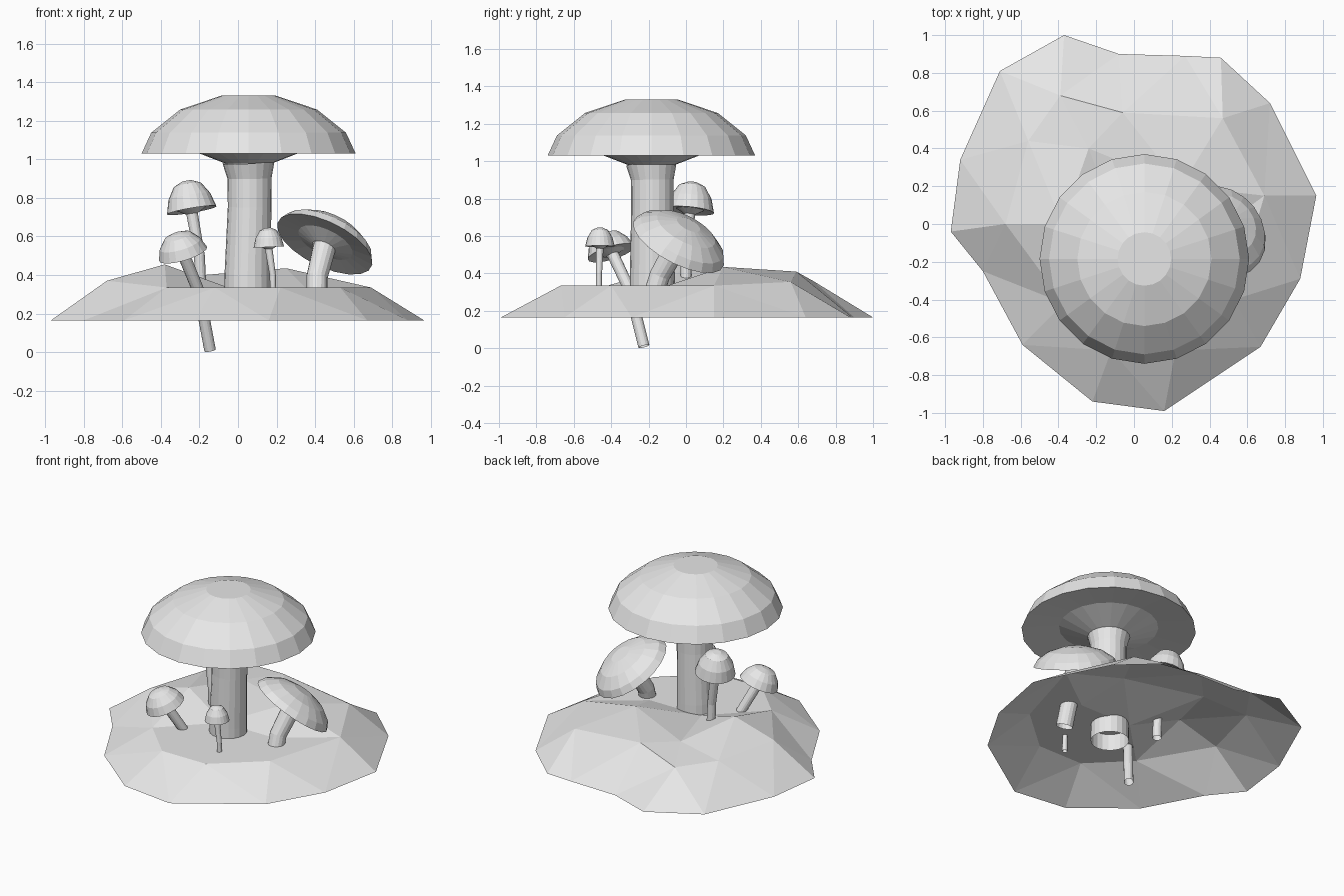
import bpy
import bmesh
from math import cos, sin, tau
from mathutils import Vector
from mathutils.geometry import delaunay_2d_cdt

cube = bpy.data.objects.get("Cube")
if cube:
    bpy.data.objects.remove(cube, do_unlink=True)

grey = bpy.data.materials.new("plain grey")
grey.use_nodes = True
colour = (0.8, 0.8, 0.8, 1)
grey.diffuse_color = colour
grey.node_tree.nodes["Principled BSDF"].inputs["Base Color"].default_value = colour


def finish(name, bm):
    """Turn a bmesh into a flat shaded object."""
    mesh = bpy.data.meshes.new(name)
    bm.to_mesh(mesh)
    bm.free()
    mesh.materials.append(grey)
    obj = bpy.data.objects.new(name, mesh)
    bpy.context.collection.objects.link(obj)
    return obj


def loft(name, rings, sides, close_start=False):
    """Join rings given as (centre, axis, radius); a zero radius makes a tip."""
    bm = bmesh.new()
    loops = []
    for centre, axis, radius in rings:
        turn = Vector((0, 0, 1)).rotation_difference(axis)
        loops.append([bm.verts.new(centre + turn @ Vector(
            (radius * cos(tau * i / sides), radius * sin(tau * i / sides), 0)))
            for i in range(sides)])
    for low, high in zip(loops, loops[1:]):
        for i in range(sides):
            j = (i + 1) % sides
            bm.faces.new((low[i], low[j], high[j], high[i]))
    if close_start:
        bm.faces.new(loops[0][::-1])
    bmesh.ops.recalc_face_normals(bm, faces=bm.faces)
    return finish(name, bm)


def cap(name, centre, axis, radius, height, profile, sides=20):
    """Domed cap: profile holds (radius, height) as fractions of the cap."""
    centre, axis = Vector(centre), Vector(axis).normalized()
    rings = [(centre + axis * (h * height), axis, r * radius) for r, h in profile]
    loft(name, rings, sides, close_start=True)


def stem(name, path, radii, sides=16):
    """Open tube along a path."""
    points = [Vector(p) for p in path]
    rings = []
    for i, p in enumerate(points):
        along = points[min(i + 1, len(points) - 1)] - points[max(i - 1, 0)]
        rings.append((p, along.normalized(), radii[i]))
    loft(name, rings, sides)


# Cap profiles, from the flat crown to the rim and in under the gills
BROAD = [(.255, 1), (.64, .76), (.91, .36), (1, 0), (.57, .08), (.22, -.17)]
ROUND = [(.2, 1), (.55, .87), (.85, .47), (1, 0), (.57, .05), (.22, -.12)]

# Main mushroom
cap("main_cap", (.055, -.185, 1.03), (0, 0, 1), .555, .3, BROAD)
stem("main_stem", [(.05, -.18, .22), (.05, -.18, .4), (.06, -.18, .75),
                   (.06, -.18, .9), (.055, -.185, .985)],
     [.122, .12, .113, .114, .135], 20)

# Broad leaning mushroom
cap("leaning_cap", (.45, -.04, .56), (.49, .53, 1), .27, .125, BROAD)
stem("leaning_stem", [(.41, -.2, .2), (.41, -.14, .39), (.45, -.05, .55)],
     [.055, .055, .06])

# Tall thin mushroom
cap("tall_cap", (-.24, .02, .735), (-.17, .1, 1), .13, .155, ROUND)
stem("tall_stem", [(-.19, 0, .25), (-.2, 0, .5), (-.24, .02, .73)],
     [.03, .028, .03])

# Tilted mushroom whose stem runs through the ground
cap("tilted_cap", (-.285, -.4, .51), (-.3, -.3, 1), .13, .115, ROUND)
stem("tilted_stem", [(-.145, -.225, .01), (-.175, -.265, .17),
                     (-.21, -.31, .33), (-.28, -.39, .5)],
     [.03, .03, .031, .032])

# Smallest mushroom
cap("small_cap", (.16, -.46, .545), (-.05, 0, 1), .079, .1, ROUND)
stem("small_stem", [(.185, -.465, .22), (.18, -.465, .4), (.158, -.46, .545)],
     [.017, .016, .02])

# Ground mound, an open shell: level rim, flat front plateau, raised back
RIM = [(-.37, 1), (-.08, .9), (.27, .89), (.46, .88), (.72, .64),
       (.965, .15), (.88, -.29), (.67, -.65), (.16, -.99), (-.22, -.94),
       (-.59, -.64), (-.8, -.25), (-.97, -.04), (-.92, .34), (-.71, .81)]
PLATEAU = [(-.37, -.42), (-.12, -.67), (.22, -.67), (.53, -.4), (.69, .15),
           (-.05, -.1), (.35, -.1)]
HILL = [(-.68, 0, .37), (-.56, .44, .36), (-.39, .68, .36), (-.06, .59, .41),
        (.47, .56, .355), (-.38, 0, .455), (-.24, .4, .395), (.25, .2, .435)]
points = ([Vector((x, y, .165)) for x, y in RIM]
          + [Vector((x, y, .335)) for x, y in PLATEAU]
          + [Vector(p) for p in HILL])
flat, _, faces, origin, _, _ = delaunay_2d_cdt(
    [p.xy for p in points], [], [list(range(len(RIM)))[::-1]], 1, 1e-5)
bm = bmesh.new()
verts = [bm.verts.new(points[source[0]]) for source in origin]
for face in faces:
    bm.faces.new([verts[i] for i in face])
bmesh.ops.dissolve_limit(bm, angle_limit=.01, verts=bm.verts, edges=bm.edges)
finish("ground_mound", bm)
